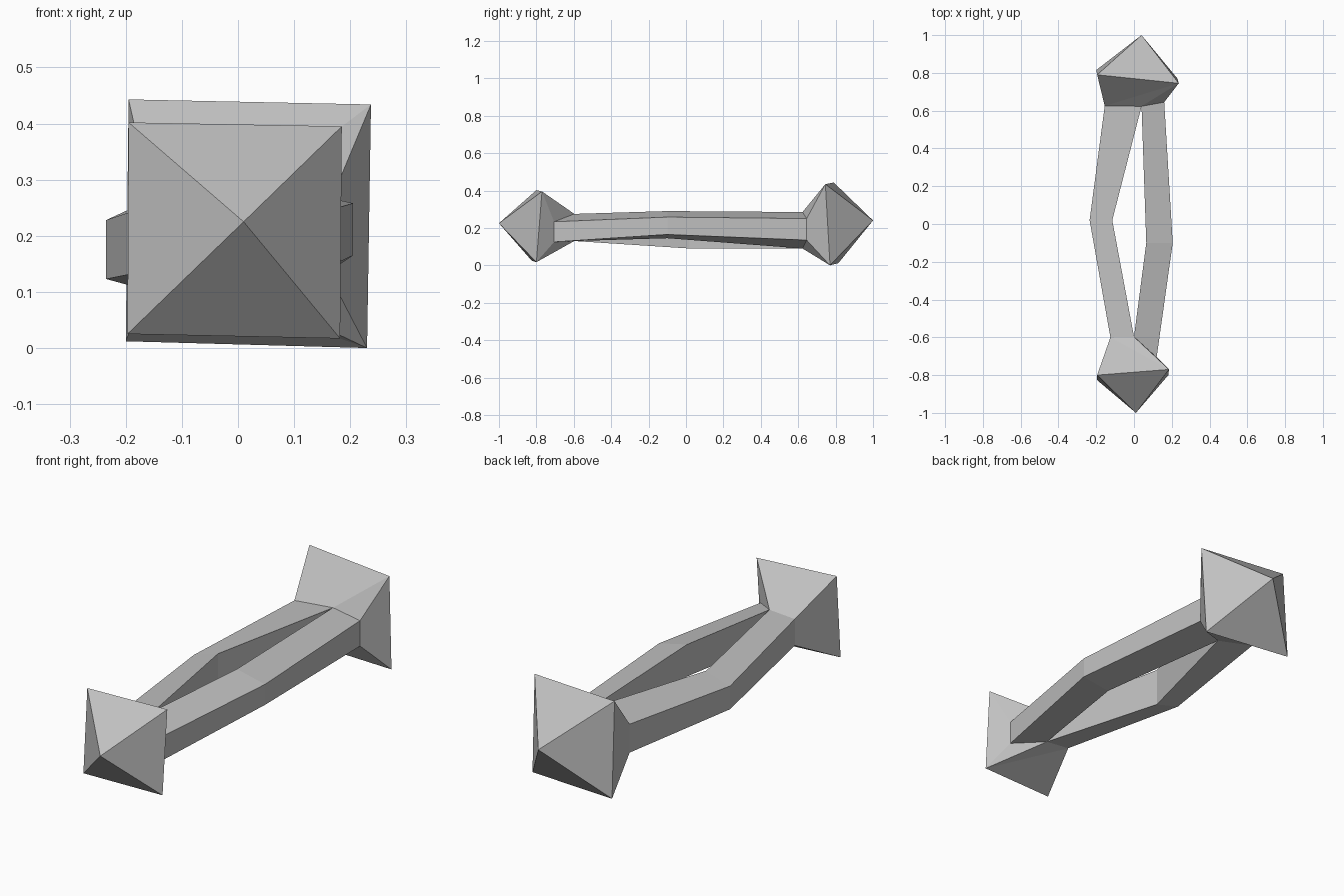
import bpy
import bmesh
from mathutils import Vector

cube = bpy.data.objects.get("Cube")
if cube:
    bpy.data.objects.remove(cube, do_unlink=True)

# Single stone grey material
stone = bpy.data.materials.new("stone_grey")
stone.use_nodes = True
grey = (0.53, 0.53, 0.53, 1)
stone.diffuse_color = grey
stone.node_tree.nodes["Principled BSDF"].inputs["Base Color"].default_value = grey

bm = bmesh.new()


def vert(co):
    return bm.verts.new(Vector(co))


def face(*points):
    bm.faces.new([vert(p) for p in points])


def upright(x, y, low, high):
    """Top and bottom point of an upright edge."""
    return (x, y, high), (x, y, low)


def pointed_head(apex, corners, left, inner, right):
    """Pyramid tip on a square rim, narrowing to the two bar ends."""
    tl, tr, br, bl = corners
    for a, b in zip(corners, corners[1:] + corners[:1]):
        face(apex, a, b)
    face(tl, bl, left[1], left[0])
    face(tr, br, right[1], right[0])
    for a, b, i in ((tl, tr, 0), (bl, br, 1)):
        face(a, b, left[i])
        face(b, inner[i], left[i])
        face(b, right[i], inner[i])


def bent_bar(outer, inner):
    """Four-sided bar running through matching outer and inner edges."""
    rings = [(o[0], i[0], i[1], o[1]) for o, i in zip(outer, inner)]
    for a, b in zip(rings, rings[1:]):
        for k in range(4):
            n = (k + 1) % 4
            face(a[k], a[n], b[n], b[k])


# Bar edges, ordered front, middle, back
left_outer = [upright(-0.125, -0.60, 0.145, 0.265),
              upright(-0.235, 0.02, 0.123, 0.228),
              upright(-0.155, 0.625, 0.136, 0.265)]
right_outer = [upright(0.12, -0.705, 0.125, 0.233),
               upright(0.205, -0.10, 0.165, 0.258),
               upright(0.16, 0.645, 0.135, 0.25)]
front_joint = upright(0.0, -0.597, 0.13, 0.275)
back_joint = upright(0.04, 0.623, 0.09, 0.285)
left_inner = [front_joint, upright(-0.115, 0.02, 0.09, 0.265), back_joint]
right_inner = [front_joint, upright(0.065, -0.10, 0.145, 0.29), back_joint]

# Two bowed bars
bent_bar(left_outer, left_inner)
bent_bar(right_outer, right_inner)

# Front and back pointed heads
pointed_head((0.01, -1.0, 0.225),
             [(-0.195, -0.80, 0.402), (0.185, -0.77, 0.395),
              (0.182, -0.80, 0.017), (-0.197, -0.825, 0.025)],
             left_outer[0], front_joint, right_outer[0])
pointed_head((0.04, 1.0, 0.24),
             [(-0.195, 0.79, 0.443), (0.237, 0.745, 0.434),
              (0.23, 0.77, 0.0), (-0.2, 0.815, 0.012)],
             left_outer[2], back_joint, right_outer[2])

# Weld the parts into one closed, flat-shaded body
bmesh.ops.remove_doubles(bm, verts=bm.verts[:], dist=0.0005)
bmesh.ops.recalc_face_normals(bm, faces=bm.faces[:])
mesh = bpy.data.meshes.new("double_headed_handle")
bm.to_mesh(mesh)
bm.free()
mesh.materials.append(stone)
body = bpy.data.objects.new("double_headed_handle", mesh)
bpy.context.collection.objects.link(body)
